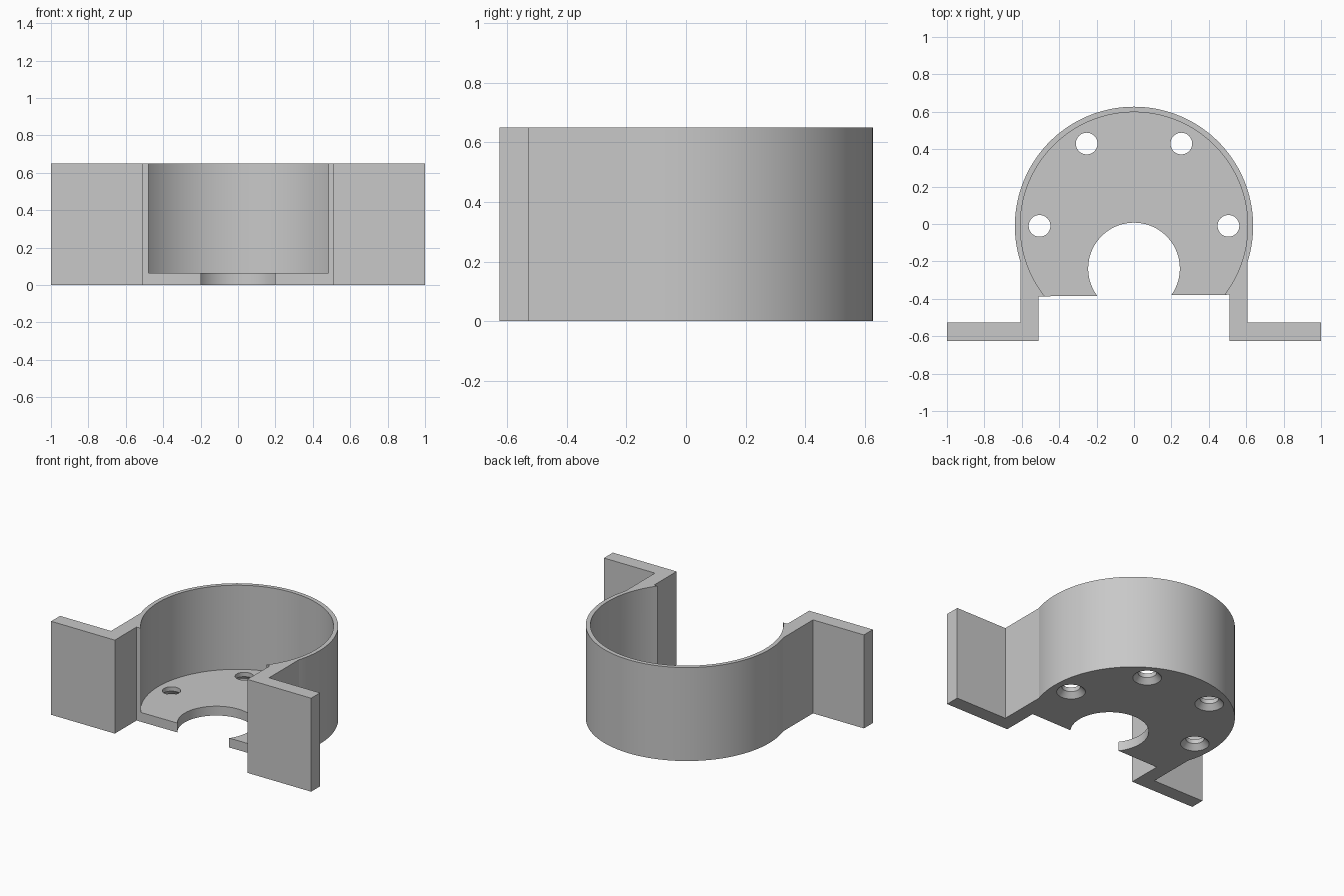
import bpy
import bmesh
from math import pi, sin, cos, radians

cube = bpy.data.objects.get("Cube")
if cube:
    bpy.data.objects.remove(cube, do_unlink=True)

HEIGHT = 0.65
FLOOR = 0.065
CENTRE_Y = -0.01

grey = bpy.data.materials.new("plain_grey")
grey.use_nodes = True
grey.diffuse_color = (0.58, 0.58, 0.58, 1)
grey.node_tree.nodes["Principled BSDF"].inputs["Base Color"].default_value = (0.58, 0.58, 0.58, 1)


def loft(name, rings):
    """Closed solid through matching (outline, z) rings, bottom to top."""
    bm = bmesh.new()
    loops = [[bm.verts.new((x, y, z)) for x, y in outline] for outline, z in rings]
    for low, high in zip(loops, loops[1:]):
        for i in range(len(low)):
            j = (i + 1) % len(low)
            bm.faces.new((low[i], low[j], high[j], high[i]))
    bm.faces.new(loops[0][::-1])
    bm.faces.new(loops[-1])
    bmesh.ops.recalc_face_normals(bm, faces=bm.faces[:])
    mesh = bpy.data.meshes.new(name)
    bm.to_mesh(mesh)
    bm.free()
    mesh.materials.append(grey)
    obj = bpy.data.objects.new(name, mesh)
    bpy.context.collection.objects.link(obj)
    return obj


def circle(x, y, r, n):
    return [(x + r * cos(2 * pi * i / n), y + r * sin(2 * pi * i / n)) for i in range(n)]


def combine(target, tool, operation):
    """Apply a boolean with the tool, then discard the tool."""
    bpy.context.view_layer.objects.active = target
    mod = target.modifiers.new(operation.lower(), 'BOOLEAN')
    mod.operation = operation
    mod.solver = 'EXACT'
    mod.object = tool
    bpy.ops.object.modifier_apply(modifier=mod.name)
    bpy.data.objects.remove(tool, do_unlink=True)


# Round cup, open at the front
holder = loft("motor_holder", [(circle(0, CENTRE_Y, 0.637, 144), z) for z in (0, HEIGHT)])
front = [(-1, -0.391), (-1, -1), (1, -1), (1, -0.374)]
combine(holder, loft("front_cutter", [(front, -0.1), (front, 1)]), 'DIFFERENCE')

# L-shaped mounting brackets, one on each side
bracket = [(0.51, -0.625), (1, -0.625), (1, -0.527), (0.608, -0.527), (0.608, -0.15), (0.51, -0.15)]
for side in (1, -1):
    outline = [(side * x, y) for x, y in bracket]
    combine(holder, loft("bracket", [(outline, 0), (outline, HEIGHT)]), 'UNION')

# Hollow interior above the floor
inside = circle(0, CENTRE_Y, 0.608, 144)
combine(holder, loft("inside_cutter", [(inside, FLOOR), (inside, 1)]), 'DIFFERENCE')

# Round notch in the floor
notch = circle(0, -0.238, 0.245, 96)
combine(holder, loft("notch_cutter", [(notch, -0.1), (notch, 0.2)]), 'DIFFERENCE')

# Screw holes, countersunk from below
for x, y in ((0.253, 0.43), (-0.253, 0.43), (0.505, CENTRE_Y), (-0.505, CENTRE_Y)):
    steps = ((0.09, -0.05), (0.09, 0), (0.058, 0.035), (0.058, 0.15))
    screw = loft("screw_cutter", [(circle(x, y, r, 40), z) for r, z in steps])
    combine(holder, screw, 'DIFFERENCE')

# Smooth curved walls, crisp edges
bpy.ops.object.select_all(action='DESELECT')
holder.select_set(True)
bpy.context.view_layer.objects.active = holder
bpy.ops.object.shade_smooth_by_angle(angle=radians(14))
